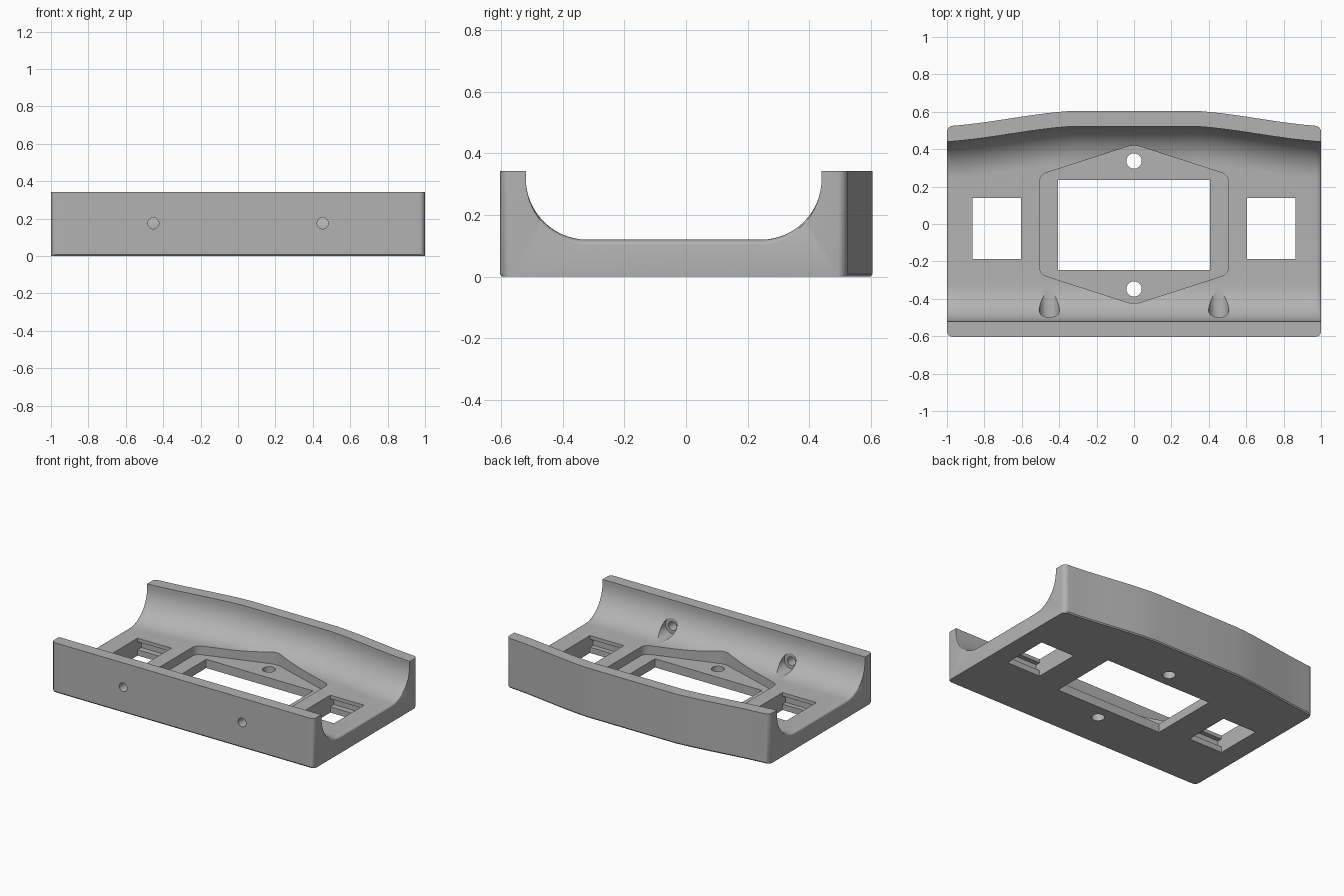
import bpy, bmesh, math
from mathutils import Matrix

cube = bpy.data.objects.get("Cube")
if cube:
    bpy.data.objects.remove(cube, do_unlink=True)

HEIGHT, FLOOR, FILLET, WALL = 0.343, 0.12, 0.2, 0.083
FRONT, CORNER = -0.603, 0.03

grey = bpy.data.materials.new("plain grey")
grey.use_nodes = True
grey.diffuse_color = (0.45, 0.45, 0.45, 1)
grey.node_tree.nodes["Principled BSDF"].inputs["Base Color"].default_value = (0.45, 0.45, 0.45, 1)


def make_object(name, bm):
    bmesh.ops.recalc_face_normals(bm, faces=bm.faces)
    mesh = bpy.data.meshes.new(name)
    bm.to_mesh(mesh)
    bm.free()
    mesh.materials.append(grey)
    obj = bpy.data.objects.new(name, mesh)
    bpy.context.collection.objects.link(obj)
    return obj


def back_edge(x):
    """Outer back wall, bowed outwards around the middle."""
    t = max(0.0, (abs(x) - 0.33) / 0.67)
    return 0.605 - 0.082 * 0.5 * (t + t * t * (3 - 2 * t))


def section(x):
    """Cross-section of the cradle, drawn in slightly at the rounded ends."""
    e = max(0.0, abs(x) - (1 - CORNER))
    d = CORNER - math.sqrt(max(0.0, CORNER ** 2 - e ** 2))
    outer = back_edge(x)
    front_in, back_in = FRONT + WALL, outer - WALL
    low = FLOOR - 0.5 * d
    top = FLOOR + FILLET
    pts = [(FRONT + d + 0.006, 0), (FRONT + d, 0.008), (FRONT + d, HEIGHT), (front_in, HEIGHT)]
    arc = [math.pi / 2 * i / 16 for i in range(17)]
    pts += [(front_in + FILLET * (1 - math.cos(a)), top - (top - low) * math.sin(a)) for a in arc]
    pts += [(back_in - FILLET * (1 - math.cos(a)), top - (top - low) * math.sin(a)) for a in reversed(arc)]
    pts += [(back_in, HEIGHT), (outer - d, HEIGHT), (outer - d, 0.008), (outer - d - 0.006, 0)]
    return [(x, y, z) for y, z in pts]


# Cradle body lofted along x
half = [0.0, 0.33] + [0.33 + 0.64 * i / 14 for i in range(1, 15)]
half += [1 - CORNER + CORNER * math.sin(math.pi / 2 * i / 6) for i in range(1, 7)]
stations = [-x for x in reversed(half[1:])] + half
bm = bmesh.new()
rings = [[bm.verts.new(p) for p in section(x)] for x in stations]
for a, b in zip(rings, rings[1:]):
    for i in range(len(a)):
        j = (i + 1) % len(a)
        bm.faces.new((a[i], a[j], b[j], b[i]))
bm.faces.new(rings[0])
bm.faces.new(rings[-1])
body = make_object("cradle_body", bm)


def cut(name, bm):
    cutter = make_object(name, bm)
    cutter.hide_render = True
    mod = body.modifiers.new(name, "BOOLEAN")
    mod.operation = "DIFFERENCE"
    mod.solver = "EXACT"
    mod.object = cutter
    bpy.context.view_layer.objects.active = body
    bpy.ops.object.modifier_apply(modifier=name)
    bpy.data.objects.remove(cutter, do_unlink=True)


def prism(outline, z0, z1, radius=0.0):
    """Upright prism with optionally rounded vertical edges."""
    bm = bmesh.new()
    face = bm.faces.new([bm.verts.new((x, y, z0)) for x, y in outline])
    top = bmesh.ops.extrude_face_region(bm, geom=[face])["geom"]
    for v in top:
        if isinstance(v, bmesh.types.BMVert):
            v.co.z = z1
    if radius:
        upright = [e for e in bm.edges if abs(e.verts[0].co.z - e.verts[1].co.z) > 0.01]
        bmesh.ops.bevel(bm, geom=upright, offset=radius, segments=6, profile=0.5, affect="EDGES")
    return bm


def box(x0, x1, y0, y1, z0, z1):
    return prism([(x0, y0), (x1, y0), (x1, y1), (x0, y1)], z0, z1)


def rod(radius, y0, y1, x, z):
    """Cylinder lying along y."""
    bm = bmesh.new()
    place = Matrix.Translation((x, (y0 + y1) / 2, z)) @ Matrix.Rotation(math.pi / 2, 4, "X")
    bmesh.ops.create_cone(bm, cap_ends=True, segments=32, radius1=radius, radius2=radius,
                          depth=y1 - y0, matrix=place)
    return bm


# Hexagonal pocket and central window
pocket = [(0, 0.425), (-0.505, 0.262), (-0.505, -0.267), (0, -0.43), (0.505, -0.267), (0.505, 0.262)]
cut("pocket", prism(pocket, 0.06, 0.3, 0.035))
cut("centre_window", box(-0.407, 0.407, -0.245, 0.235, -0.1, 0.3))

# Upright screw holes
for y in (0.337, -0.347):
    bm = bmesh.new()
    bmesh.ops.create_cone(bm, cap_ends=True, segments=32, radius1=0.041, radius2=0.041,
                          depth=0.6, matrix=Matrix.Translation((0, y, 0)))
    cut("screw_hole", bm)

for side in (-1, 1):
    # Side windows with clip grooves hidden under the lip
    x0, x1 = sorted((side * 0.605, side * 0.863))
    cut("side_window", box(x0, x1, -0.187, 0.14, -0.1, 0.3))
    cut("clip_groove", box(x0, x1, -0.22, 0.18, 0.04, 0.095))
    # Front wall holes, counterbored from the inside
    cut("front_hole", rod(0.03, -0.7, -0.4, side * 0.453, 0.175))
    cut("counterbore", rod(0.054, -0.5, -0.2, side * 0.453, 0.1755))

bpy.ops.object.select_all(action="DESELECT")
body.select_set(True)
bpy.context.view_layer.objects.active = body
bpy.ops.object.shade_smooth_by_angle(angle=math.radians(30))
